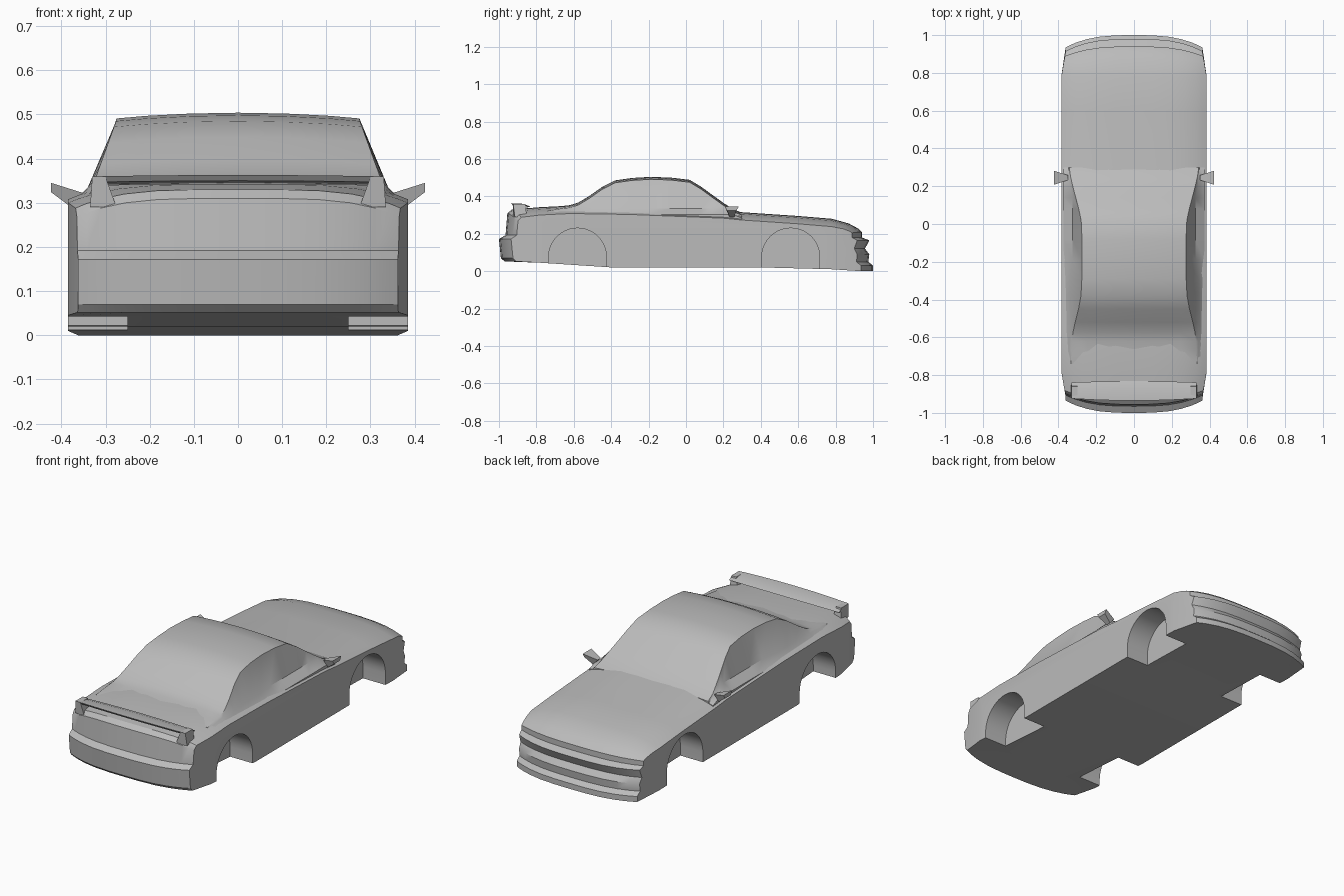
import bpy, bmesh, math

if "Cube" in bpy.data.objects:
    bpy.data.objects.remove(bpy.data.objects["Cube"], do_unlink=True)

grey = bpy.data.materials.new("plain grey")
grey.use_nodes = True
grey.diffuse_color = (0.5, 0.5, 0.5, 1)
grey.node_tree.nodes["Principled BSDF"].inputs["Base Color"].default_value = (0.5, 0.5, 0.5, 1)


def make(name, verts, faces):
    bm = bmesh.new()
    vs = [bm.verts.new(v) for v in verts]
    for f in faces:
        bm.faces.new([vs[i] for i in f])
    bmesh.ops.recalc_face_normals(bm, faces=bm.faces)
    mesh = bpy.data.meshes.new(name)
    bm.to_mesh(mesh)
    bm.free()
    mesh.materials.append(grey)
    ob = bpy.data.objects.new(name, mesh)
    bpy.context.collection.objects.link(ob)
    return ob


def loft(name, rings, caps=None):
    """Join equal closed rings; caps lists index groups that close each end."""
    n = len(rings[0])
    caps = caps or [list(range(n))]
    faces = [(k * n + i, k * n + (i + 1) % n, (k + 1) * n + (i + 1) % n, (k + 1) * n + i)
             for k in range(len(rings) - 1) for i in range(n)]
    last = (len(rings) - 1) * n
    for c in caps:
        faces += [c, [last + i for i in reversed(c)]]
    return make(name, [p for r in rings for p in r], faces)


def smooth(ob, angle=32):
    bpy.ops.object.select_all(action="DESELECT")
    ob.select_set(True)
    bpy.context.view_layer.objects.active = ob
    bpy.ops.object.shade_smooth_by_angle(angle=math.radians(angle))


def clamp(v):
    return max(0.0, min(1.0, v))


# Lower body: side outline carried across the width, with bowed ends
rear = [(-.78, .045), (-.97, .052), (-.99, .07), (-1, .172), (-.965, .192),
        (-.955, .31), (-.93, .33), (-.78, .342)]
deck = [(-.62, .35), (-.3, .345), (.2, .325), (.3, .315), (.6, .295), (.78, .28)]
nose = [(.87, .255), (.92, .228), (.94, .21), (.94, .18), (.98, .165), (.957, .12),
        (.98, .09), (.975, .05), (1, .03), (1, 0), (.78, .01)]
floor = [(.4, .02), (-.4, .02)]
outline = rear + deck + nose + floor
HALF = .385


def body_ring(r):
    ring = []
    for y, z in outline:
        end = clamp((abs(y) - .78) / .2)
        x = r * HALF * (1 - .06 * end)
        drop = .042 * clamp((z - .2) / .08) * abs(r) ** 4
        bow = math.copysign(.065 * end * abs(r) ** 3, y)
        ring.append((x, y - bow, z - drop))
    return ring


steps = [0, .25, .5, .7, .85, .94, 1]
steps = [-s for s in reversed(steps[1:])] + steps
a, b, c = len(rear), len(rear + deck), len(rear + deck + nose)
caps = [list(range(a)),
        [0] + list(range(a - 1, b)) + list(range(c - 1, len(outline))),
        list(range(b - 1, c))]
body = loft("body", [body_ring(r) for r in steps], caps)

# Wheel arches
for label, cy in (("rear", -.58), ("front", .56)):
    for side, s in (("left", 1), ("right", -1)):
        arc = [(cy + .155 * math.cos(math.pi * i / 20), .075 + .155 * math.sin(math.pi * i / 20))
               for i in range(21)]
        arc += [(cy - .155, -.1), (cy + .155, -.1)]
        cutter = loft(label + "_" + side + "_arch_cutter",
                      [[(s * x, y, z) for y, z in arc] for x in (.25, .5)])
        cutter.hide_render = True
        mod = body.modifiers.new("arch", "BOOLEAN")
        mod.operation = "DIFFERENCE"
        mod.solver = "EXACT"
        mod.object = cutter
        bpy.context.view_layer.objects.active = body
        bpy.ops.object.modifier_apply(modifier=mod.name)
        bpy.data.objects.remove(cutter, do_unlink=True)
smooth(body)

# Cabin: cross-sections along the roof line
roof = [(-.74, .335), (-.67, .347), (-.62, .353), (-.575, .367), (-.52, .4), (-.45, .449),
        (-.38, .485), (-.29, .498), (-.19, .504), (-.08, .5), (.02, .488),
        (.08, .452), (.14, .408), (.2, .365), (.25, .332), (.3, .312)]


def cabin_ring(y, top):
    edge_z = top - .013
    edge_x = .275 + max(0, .488 - edge_z) * .36
    belt_z = min(.335, edge_z - .008)
    belt_x = .325 if -.24 < y < .18 else .34
    belt_x = max(belt_x, edge_x + .004)
    half = [(.372, .27), (.372, min(.302, belt_z - .008)), (belt_x, belt_z), (edge_x, edge_z),
            (edge_x * .75, edge_z + .006), (edge_x * .4, top - .002)]
    return ([(x, y, z) for x, z in half] + [(0, y, top)]
            + [(-x, y, z) for x, z in reversed(half)])


smooth(loft("cabin", [cabin_ring(y, z) for y, z in roof]), 35)

# Spoiler blade with its two end posts
blade = [(-.935, .363), (-.925, .35), (-.85, .342), (-.832, .346), (-.87, .36)]
smooth(loft("spoiler_blade",
            [[(x, y + .1 * x * x * (1 if y < -.9 else -.6), z - .03 * x * x) for y, z in blade]
             for x in (-.33, -.22, -.11, 0, .11, .22, .33)]))
for side, s in (("left", 1), ("right", -1)):
    low = [(.275, -.925), (.335, -.915), (.335, -.85), (.285, -.85)]
    high = [(.3, -.924), (.33, -.924), (.33, -.86), (.3, -.86)]
    loft(side + "_spoiler_post", [[(s * x, y, z) for x, y in ring]
                                  for ring, z in ((low, .29), (high, .359))])

    # Wing mirror, flaring outward from the door
    inner = [(.35, .232, .322), (.35, .258, .322), (.378, .258, .29), (.378, .232, .29)]
    outer = [(.423, .208, .345), (.423, .282, .345), (.423, .27, .324), (.423, .22, .324)]
    loft(side + "_mirror", [[(s * x, y, z) for x, y, z in ring] for ring in (inner, outer)])
